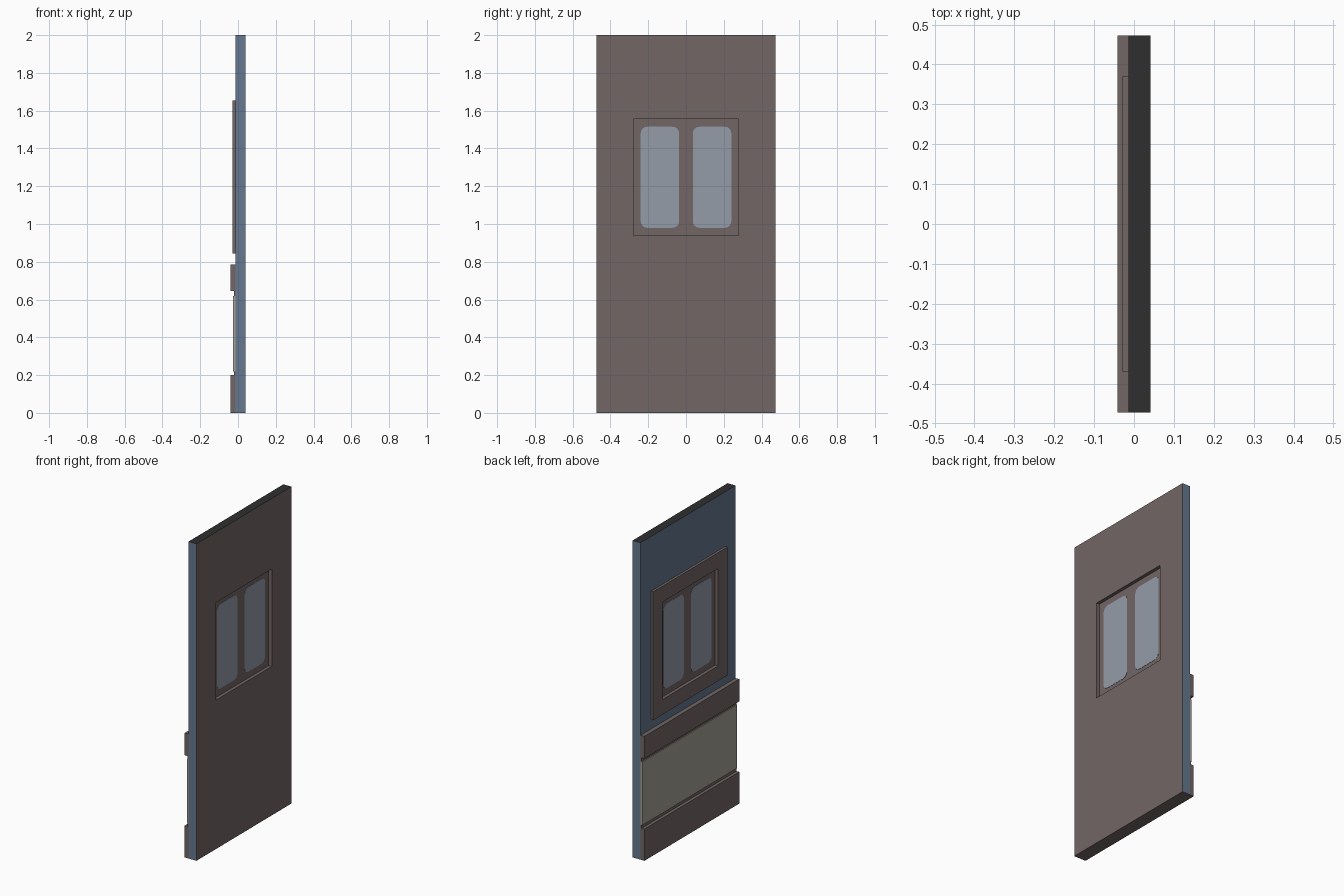
import bpy, bmesh, math

if "Cube" in bpy.data.objects:
    bpy.data.objects.remove(bpy.data.objects["Cube"])

def srgb(h):
    c = [int(h[i:i + 2], 16) / 255 for i in (0, 2, 4)]
    return [v / 12.92 if v <= 0.04045 else ((v + 0.055) / 1.055) ** 2.4 for v in c] + [1]

def material(name, h):
    m = bpy.data.materials.new(name)
    m.diffuse_color = srgb(h)
    m.use_nodes = True
    m.node_tree.nodes["Principled BSDF"].inputs["Base Color"].default_value = m.diffuse_color
    return m

BROWN = material("brown", "716665")
BLUE = material("slate_blue", "66798e")
DARK = material("dark_grey", "2f2f2f")
GLASS = material("pale_glass", "949ca9")
GREY = material("warm_grey", "a5a194")

def finish(name, bm, mats):
    bmesh.ops.recalc_face_normals(bm, faces=bm.faces)
    me = bpy.data.meshes.new(name)
    bm.to_mesh(me)
    bm.free()
    for m in mats:
        me.materials.append(m)
    ob = bpy.data.objects.new(name, me)
    bpy.context.collection.objects.link(ob)
    return ob

def prism(name, pts, x0, x1, mat):
    """Extrude a (y, z) outline from x0 to x1."""
    bm = bmesh.new()
    a, b = [[bm.verts.new((x, y, z)) for y, z in pts] for x in (x0, x1)]
    bm.faces.new(a)
    bm.faces.new(b)
    n = len(pts)
    for i in range(n):
        j = (i + 1) % n
        bm.faces.new((a[i], a[j], b[j], b[i]))
    return finish(name, bm, [mat])

def rect(w, z0, z1):
    return [(-w, z0), (w, z0), (w, z1), (-w, z1)]

def rounded(y0, y1, z0, z1, r, seg=4):
    pts = []
    for k, (cy, cz) in enumerate([(y1 - r, z1 - r), (y0 + r, z1 - r), (y0 + r, z0 + r), (y1 - r, z0 + r)]):
        for s in range(seg + 1):
            t = math.pi / 2 * (k + s / seg)
            pts.append((cy + r * math.cos(t), cz + r * math.sin(t)))
    return pts

def ring(name, outer, inner, x0, x1, mats, rule=None):
    """Rectangular slab with a rectangular opening."""
    bm = bmesh.new()
    oa, ob_, ia, ib = [[bm.verts.new((x, y, z)) for y, z in p]
                       for p, x in ((outer, x0), (outer, x1), (inner, x0), (inner, x1))]
    for i in range(4):
        j = (i + 1) % 4
        for p, q in ((oa, ob_), (ia, ib), (oa, ia), (ob_, ib)):
            bm.faces.new((p[i], p[j], q[j], q[i]))
    bmesh.ops.recalc_face_normals(bm, faces=bm.faces)
    if rule:
        for f in bm.faces:
            f.material_index = rule(f)
    return finish(name, bm, mats)

HALF = 0.473
opening = rect(0.278, 0.94, 1.555)

# door slab: brown outside, blue inside and edges, dark top
def slab_rule(f):
    c, n = f.calc_center_median(), f.normal
    if n.x < -0.5 or abs(c.y) > HALF - 0.001:
        return 1
    return 2 if c.z > 1.999 else 0

ring("door_slab", rect(HALF, 0, 2), opening, -0.014, 0.041, [BROWN, BLUE, DARK], slab_rule)

# window surround, recessed panel and two panes seen from both sides
ring("window_surround", rect(0.37, 0.845, 1.655), opening, -0.03, -0.014, [BROWN])
prism("window_panel", rect(0.278, 0.94, 1.555), -0.009, 0.02, BROWN)
for side, y0 in (("left", -0.24), ("right", 0.036)):
    prism("glass_" + side, rounded(y0, y0 + 0.204, 0.98, 1.515, 0.035), -0.0105, 0.0215, GLASS)

# inner lower trim
prism("middle_rail", rect(HALF, 0.645, 0.785), -0.041, -0.014, BROWN)
prism("bottom_rail", rect(HALF, 0, 0.2), -0.041, -0.014, BROWN)
for name, z0, z1 in (("upper_lip", 0.62, 0.645), ("lower_lip", 0.2, 0.22)):
    prism(name, rect(HALF, z0, z1), -0.021, -0.014, BROWN)
prism("kick_panel", rect(HALF, 0.22, 0.62), -0.026, -0.014, GREY)
